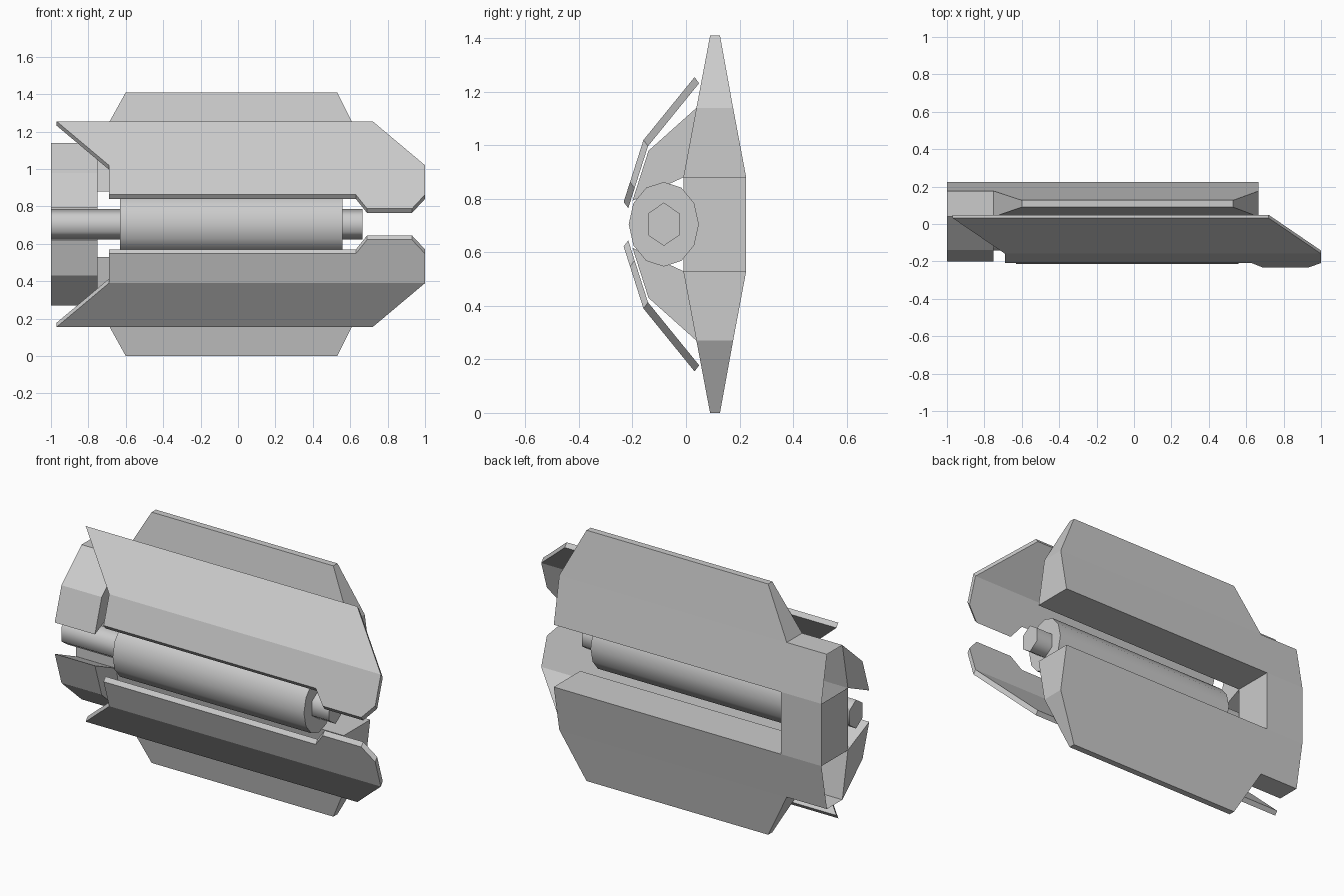
import bpy, bmesh
from math import sin, cos, pi, radians
from mathutils import Vector

if "Cube" in bpy.data.objects:
    bpy.data.objects.remove(bpy.data.objects["Cube"])

MID = 0.705  # height of the mirror plane; all parts are modelled relative to it


def finish(bm, name, mirror=True):
    bmesh.ops.remove_doubles(bm, verts=bm.verts[:], dist=1e-4)
    bmesh.ops.recalc_face_normals(bm, faces=bm.faces[:])
    me = bpy.data.meshes.new(name)
    bm.to_mesh(me)
    bm.free()
    ob = bpy.data.objects.new(name, me)
    bpy.context.collection.objects.link(ob)
    ob.location.z = MID
    if mirror:
        mod = ob.modifiers.new("Mirror", 'MIRROR')
        mod.use_axis = (False, False, True)
        mod.merge_threshold = 0.0005
    return ob


def face(bm, *pts):
    return bm.faces.new([bm.verts.new(p) for p in pts])


def extrude(bm, faces, offset):
    res = bmesh.ops.extrude_face_region(bm, geom=faces, use_keep_orig=True)
    verts = [g for g in res["geom"] if isinstance(g, bmesh.types.BMVert)]
    bmesh.ops.translate(bm, verts=verts, vec=offset)


def prism(name, profile, x0, x1, mirror=True):
    """Extrude a (y, z) profile along x."""
    bm = bmesh.new()
    f = face(bm, *[(x0, y, z) for y, z in profile])
    extrude(bm, [f], Vector((x1 - x0, 0, 0)))
    return finish(bm, name, mirror)


# Body: spine block with a tapered wing above and (mirrored) below the slot
A, B, C = 0.175, 0.435, 0.705          # slot edge, block top, wing tip
XL, XS, XR = -1.0, -0.75, 0.665        # block end, slot end, wing end
TL, TR = -0.6, 0.53                    # wing tip ends
FRONT = {0: -0.01, A: -0.01, B: 0.039, C: 0.09}
BACK = {0: 0.225, A: 0.225, B: 0.176, C: 0.127}
bm = bmesh.new()
for Y in (FRONT, BACK):
    face(bm, (XL, Y[0], 0), (XS, Y[0], 0), (XS, Y[A], A), (XL, Y[A], A))
    face(bm, (XL, Y[A], A), (XS, Y[A], A), (XS, Y[B], B), (XL, Y[B], B))
    face(bm, (XS, Y[A], A), (XR, Y[A], A), (XR, Y[B], B), (XS, Y[B], B))
    face(bm, (XS, Y[B], B), (XR, Y[B], B), (TR, Y[C], C), (TL, Y[C], C))
# strips joining the front and back sheets (the block end is open beside the spine)
for (xa, za), (xb, zb) in [((XL, 0), (XL, A)), ((XS, 0), (XS, A)), ((XS, A), (XR, A)),
                           ((XR, A), (XR, B)), ((XR, B), (TR, C)), ((TR, C), (TL, C)),
                           ((TL, C), (XS, B)), ((XS, B), (XL, B))]:
    face(bm, (xa, FRONT[za], za), (xb, FRONT[zb], zb), (xb, BACK[zb], zb), (xa, BACK[za], za))
finish(bm, "winged_body")

# Clasping arms that reach forward around the rod
prism("clasp_arm", [(FRONT[B], B), (-0.14, 0.275), (-0.2, 0.088), (-0.01, A)], XL, XS)

# Folded front armour panels
KNEE, LOW, TAB, TOP = 0.315, 0.158, 0.083, 0.55


def panel_point(x, z):
    if z > KNEE:
        y = -0.159 + (z - KNEE) / (TOP - KNEE) * 0.191
    else:
        y = -0.159 - (KNEE - z) / (KNEE - TAB) * 0.074
    return (x, y, z)


bm = bmesh.new()
outlines = [
    [(-0.97, TOP), (0.72, TOP), (1, KNEE), (-0.69, KNEE)],
    [(-0.69, KNEE), (1, KNEE), (1, LOW), (0.93, TAB), (0.69, TAB), (0.63, LOW), (-0.69, LOW)],
]
sheets = [face(bm, *[panel_point(x, z) for x, z in o]) for o in outlines]
bmesh.ops.remove_doubles(bm, verts=bm.verts[:], dist=1e-4)
extrude(bm, bm.faces[:], Vector((0, 0.017, -0.023)))
finish(bm, "front_panel")


# Central rod and the thicker drum around it (slightly oval)
def oval(n, ry, rz):
    return [(-0.083 + ry * sin(2 * pi * i / n), rz * cos(2 * pi * i / n)) for i in range(n)]


for name, n, ry, rz, x0, x1 in [("rod", 6, 0.068, 0.081, -1.0, 0.665),
                                ("drum", 12, 0.131, 0.158, -0.63, 0.56)]:
    ob = prism(name, oval(n, ry, rz), x0, x1, mirror=False)
    bpy.ops.object.select_all(action='DESELECT')
    ob.select_set(True)
    bpy.context.view_layer.objects.active = ob
    bpy.ops.object.shade_smooth_by_angle(angle=radians(70))
